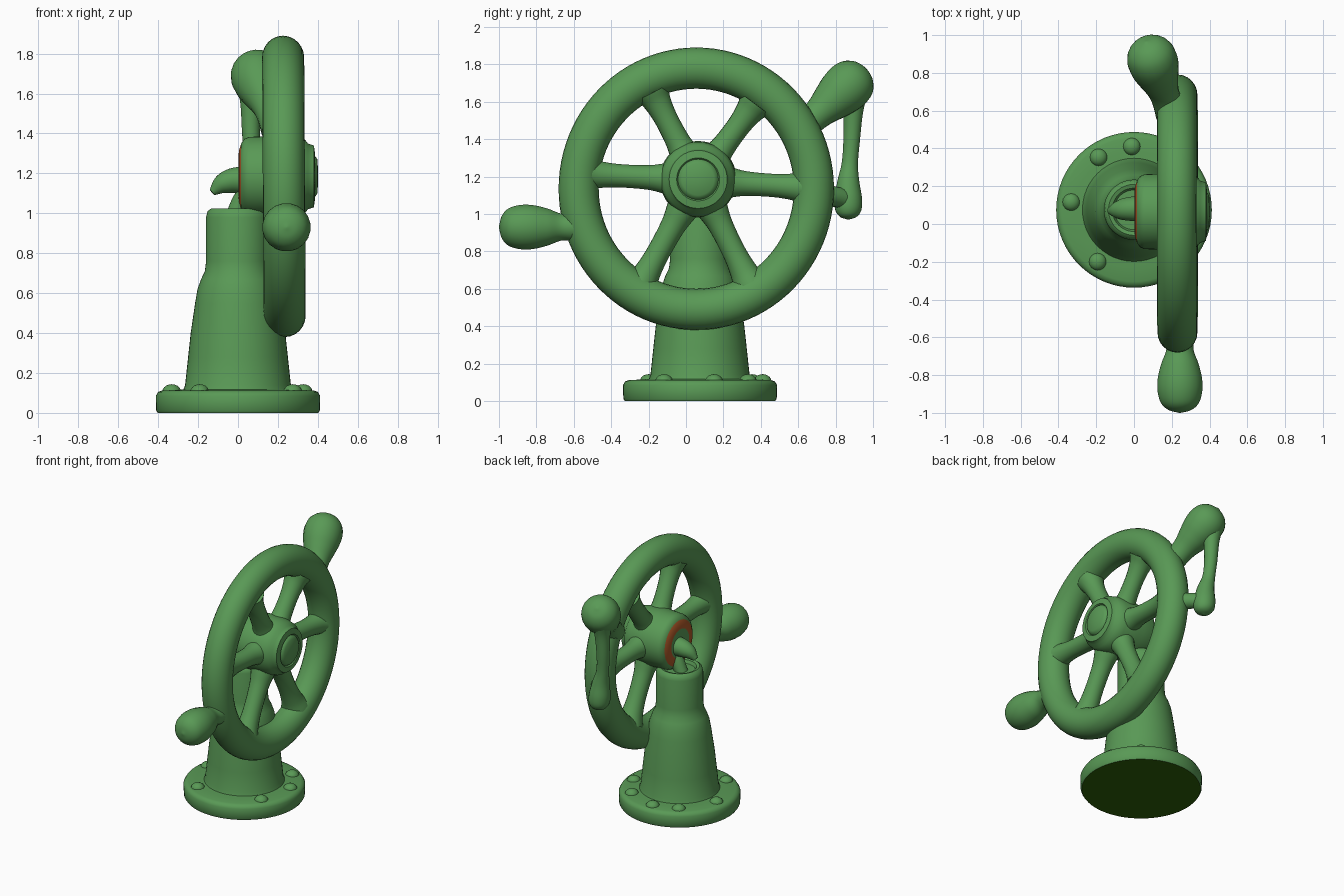
import bpy, bmesh, math
from mathutils import Vector, Matrix

if "Cube" in bpy.data.objects:
    bpy.data.objects.remove(bpy.data.objects["Cube"])


def material(name, rgb):
    m = bpy.data.materials.new(name)
    m.diffuse_color = (*rgb, 1)
    m.use_nodes = True
    m.node_tree.nodes["Principled BSDF"].inputs["Base Color"].default_value = m.diffuse_color
    return m


green = material("painted_green", (0.10, 0.32, 0.092))
rust = material("rust_orange", (0.42, 0.10, 0.022))
olive = material("dark_olive", (0.027, 0.115, 0.002))


def finish(name, bm, mats=(green,), rule=None, angle=40):
    bmesh.ops.recalc_face_normals(bm, faces=bm.faces)
    if rule:
        for f in bm.faces:
            f.material_index = rule(f)
    me = bpy.data.meshes.new(name)
    bm.to_mesh(me)
    bm.free()
    for m in mats:
        me.materials.append(m)
    ob = bpy.data.objects.new(name, me)
    bpy.context.collection.objects.link(ob)
    bpy.ops.object.select_all(action='DESELECT')
    ob.select_set(True)
    bpy.context.view_layer.objects.active = ob
    bpy.ops.object.shade_smooth_by_angle(angle=math.radians(angle))
    return ob


def rings_to_bmesh(rings):
    """Skin a list of rings of points and cap both ends."""
    bm = bmesh.new()
    vs = [[bm.verts.new(p) for p in r] for r in rings]
    n = len(vs[0])
    for a, b in zip(vs, vs[1:]):
        for i in range(n):
            j = (i + 1) % n
            bm.faces.new((a[i], a[j], b[j], b[i]))
    bm.faces.new(vs[0])
    bm.faces.new(vs[-1])
    return bm


def lathe(profile, matrix, n=48):
    """Turn (radius, height) pairs about z, then place with a matrix."""
    rings = [[matrix @ Vector((r * math.cos(2 * math.pi * i / n),
                               r * math.sin(2 * math.pi * i / n), h))
              for i in range(n)] for r, h in profile]
    return rings_to_bmesh(rings)


def tube(name, points, steps=6, n=20):
    """Smooth tube through (x, y, z, radius) points."""
    P = [Vector(p) for p in points]
    P = [2 * P[0] - P[1]] + P + [2 * P[-1] - P[-2]]
    path = []
    for a, b, c, d in zip(P, P[1:], P[2:], P[3:]):
        for s in range(steps):
            t = s / steps
            path.append(0.5 * (2 * b + (c - a) * t + (2 * a - 5 * b + 4 * c - d) * t * t
                               + (3 * b - a - 3 * c + d) * t ** 3))
    path.append(P[-2])
    cen = [Vector(p[:3]) for p in path]
    rings, side, old = [], None, None
    for i, p in enumerate(path):
        tan = (cen[min(i + 1, len(cen) - 1)] - cen[max(i - 1, 0)]).normalized()
        side = tan.orthogonal().normalized() if side is None else old.rotation_difference(tan) @ side
        old = tan
        up = tan.cross(side)
        r = max(p[3], 0.004)
        rings.append([cen[i] + r * (math.cos(2 * math.pi * k / n) * side
                                    + math.sin(2 * math.pi * k / n) * up) for k in range(n)])
    return finish(name, rings_to_bmesh(rings), angle=60)


# Round base flange with a dark underside
place = Matrix.Translation((0, 0.075, 0))
flange = [(0.402, 0), (0.41, 0.012), (0.412, 0.085), (0.40, 0.105), (0.38, 0.112),
          (0.31, 0.115), (0.25, 0.12)]
finish("base_flange", lathe(flange, place, 64), (green, olive),
       lambda f: int(f.normal.z < -0.9))

# Domed bolts around the flange
for i, deg in enumerate((173, 124, 92, 50, 13, -35, -125)):
    a = math.radians(deg)
    bm = bmesh.new()
    bmesh.ops.create_uvsphere(bm, u_segments=16, v_segments=10, radius=0.047,
                              matrix=Matrix.Translation((0.335 * math.cos(a),
                                                         0.075 + 0.335 * math.sin(a), 0.106))
                              @ Matrix.Diagonal((1, 1, 0.8, 1)))
    finish("bolt_%d" % i, bm)

# Tapered pedestal with shoulder and hollow top
pedestal = [(0.28, 0.10), (0.265, 0.14), (0.25, 0.28), (0.237, 0.40), (0.215, 0.55),
            (0.203, 0.62), (0.185, 0.67), (0.166, 0.71), (0.160, 0.76), (0.160, 0.98),
            (0.153, 1.01), (0.135, 1.024), (0.115, 1.018), (0.105, 0.995), (0.02, 0.995)]
finish("pedestal", lathe(pedestal, place))

# Broken axle hook behind the hub and the web below it
tube("axle_hook", [(0.06, 0.08, 1.165, 0.07), (-0.02, 0.08, 1.165, 0.064),
                   (-0.08, 0.075, 1.145, 0.05), (-0.13, 0.07, 1.105, 0.018)])
tube("axle_web", [(0.07, 0.08, 1.12, 0.06), (0.02, 0.08, 1.06, 0.05),
                  (-0.02, 0.08, 0.98, 0.045)])

# Hub turned about the x axis, rust ring on its back face
hub = [(0.02, 0.006), (0.105, 0.002), (0.135, 0.006), (0.165, 0.016), (0.188, 0.032),
       (0.198, 0.055), (0.2, 0.12), (0.205, 0.16), (0.2, 0.28), (0.185, 0.335),
       (0.165, 0.35), (0.155, 0.38), (0.115, 0.386), (0.108, 0.376), (0.1, 0.388),
       (0.085, 0.398), (0.01, 0.402)]
hub_place = Matrix.Translation((0, 0.065, 1.185)) @ Matrix.Rotation(math.pi / 2, 4, 'Y')


def hub_rule(f):
    c = f.calc_center_median()
    r = math.hypot(c.y - 0.065, c.z - 1.185)
    return int(c.x < 0.02 and 0.1 < r < 0.165)


finish("hub", lathe(hub, hub_place), (green, rust), hub_rule)

# Wheel rim: a torus about the x axis, leaning very slightly
bm = bmesh.new()
N, M, R, r = 96, 24, 0.645, 0.110
grid = []
for i in range(N):
    a = 2 * math.pi * i / N
    row = []
    for j in range(M):
        b = 2 * math.pi * j / M
        d = R + r * math.cos(b)
        z = d * math.sin(a)
        row.append(bm.verts.new((0.230 - 0.006 * z + r * 0.96 * math.sin(b),
                                 0.055 + 0.975 * d * math.cos(a), 1.135 + z)))
    grid.append(row)
for i in range(N):
    for j in range(M):
        k, l = (i + 1) % N, (j + 1) % M
        bm.faces.new((grid[i][j], grid[k][j], grid[k][l], grid[i][l]))
finish("wheel_rim", bm, angle=60)

# Six flared spokes from hub to rim
hub_c = Vector((0.22, 0.065, 1.18))
for i, (y, z) in enumerate(((0.65, 1.14), (0.37, 1.59), (-0.18, 1.65),
                            (-0.54, 1.215), (-0.25, 0.61), (0.34, 0.63))):
    end = Vector((0.23, y, z))
    tube("spoke_%d" % i, [(*hub_c.lerp(end, t), rad) for t, rad in
                          ((0.1, 0.11), (0.3, 0.082), (0.45, 0.066), (0.7, 0.063),
                           (0.88, 0.074), (1.0, 0.095))])

# Lower pear-shaped handle pointing to -y
tube("lower_handle", [(0.243, y, 0.93, rad) for y, rad in
                      ((-0.53, 0.085), (-0.61, 0.075), (-0.67, 0.074), (-0.74, 0.1),
                       (-0.82, 0.119), (-0.89, 0.119), (-0.95, 0.1), (-0.985, 0.06),
                       (-1.0, 0.004))])

# Upper pear-shaped handle leaning up and back
a, b = Vector((0.20, 0.58, 1.42)), Vector((0.062, 0.965, 1.775))
tube("upper_handle", [(*a.lerp(b, t), rad) for t, rad in
                      ((0, 0.085), (0.2, 0.078), (0.35, 0.085), (0.5, 0.108), (0.64, 0.128),
                       (0.77, 0.132), (0.88, 0.114), (0.96, 0.07), (1.0, 0.004))])

# Thin hanging arm, its end knob and the link back to the rim
tube("hanging_arm", [(0.065, 0.90, 1.65, 0.075), (0.065, 0.894, 1.55, 0.054),
                     (0.065, 0.886, 1.40, 0.045), (0.075, 0.876, 1.27, 0.044),
                     (0.095, 0.868, 1.17, 0.06), (0.105, 0.868, 1.08, 0.074),
                     (0.11, 0.868, 1.02, 0.07), (0.11, 0.868, 0.985, 0.045),
                     (0.11, 0.868, 0.97, 0.004)])
tube("arm_link", [(0.10, 0.87, 1.07, 0.06), (0.15, 0.81, 1.09, 0.054),
                  (0.20, 0.73, 1.10, 0.06)])
